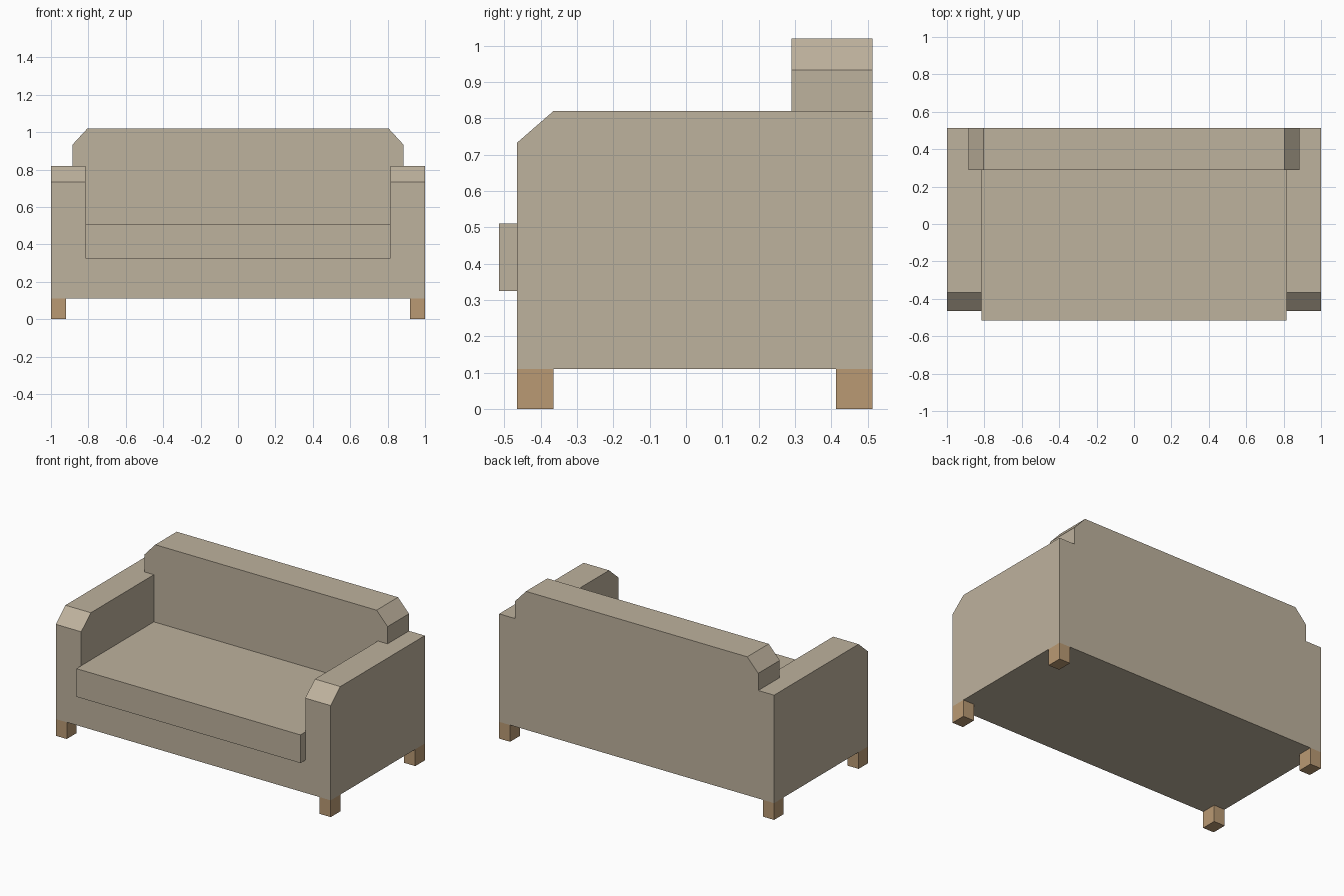
import bpy, bmesh
from mathutils import Vector

if "Cube" in bpy.data.objects:
    bpy.data.objects.remove(bpy.data.objects["Cube"])


def material(name, color):
    m = bpy.data.materials.new(name)
    m.diffuse_color = (*color, 1)
    m.use_nodes = True
    m.node_tree.nodes["Principled BSDF"].inputs["Base Color"].default_value = m.diffuse_color
    return m


FABRIC = material("beige_fabric", (0.515, 0.445, 0.337))
WOOD = material("light_wood", (0.491, 0.323, 0.174))


def prism(name, profile, depth, mat):
    """Extrude a closed 3D outline along the depth vector."""
    bm = bmesh.new()
    face = bm.faces.new([bm.verts.new(p) for p in profile])
    ext = bmesh.ops.extrude_face_region(bm, geom=[face])
    verts = [g for g in ext["geom"] if isinstance(g, bmesh.types.BMVert)]
    bmesh.ops.translate(bm, verts=verts, vec=Vector(depth))
    bmesh.ops.recalc_face_normals(bm, faces=bm.faces)
    mesh = bpy.data.meshes.new(name)
    bm.to_mesh(mesh)
    bm.free()
    mesh.materials.append(mat)
    obj = bpy.data.objects.new(name, mesh)
    bpy.context.collection.objects.link(obj)
    return obj


def box(name, x, y, z, mat):
    outline = [(x[0], y[0], z[0]), (x[1], y[0], z[0]),
               (x[1], y[1], z[0]), (x[0], y[1], z[0])]
    return prism(name, outline, (0, 0, z[1] - z[0]), mat)


FRONT, REAR = -0.465, 0.513     # frame depth
INNER = 0.815                   # inner side of the arms
BOTTOM, ARM_TOP = 0.11, 0.82
BACK_FRONT = 0.29

# Base and overhanging seat cushion
box("base", (-INNER, INNER), (FRONT, BACK_FRONT), (BOTTOM, 0.325), FABRIC)
box("seat_cushion", (-INNER, INNER), (-0.515, BACK_FRONT), (0.325, 0.51), FABRIC)

# Backrest with chamfered shoulders resting on the arms
half = [(INNER, BOTTOM), (INNER, ARM_TOP), (0.885, ARM_TOP), (0.885, 0.933), (0.805, 1.02)]
outline = half + [(-x, z) for x, z in reversed(half)]
prism("backrest", [(x, BACK_FRONT, z) for x, z in outline],
      (0, REAR - BACK_FRONT, 0), FABRIC)

# Arms with a chamfered front, and block legs at each corner
arm = [(FRONT, BOTTOM), (REAR, BOTTOM), (REAR, ARM_TOP), (-0.365, ARM_TOP), (FRONT, 0.733)]
for side, s in (("left", -1), ("right", 1)):
    prism(side + "_arm", [(s * INNER, y, z) for y, z in arm],
          (s * (1 - INNER), 0, 0), FABRIC)
    for end, y in (("front", FRONT), ("rear", REAR - 0.1)):
        box(f"{end}_{side}_leg", sorted((s * 0.92, s * 1.0)), (y, y + 0.1),
            (0, BOTTOM), WOOD)
